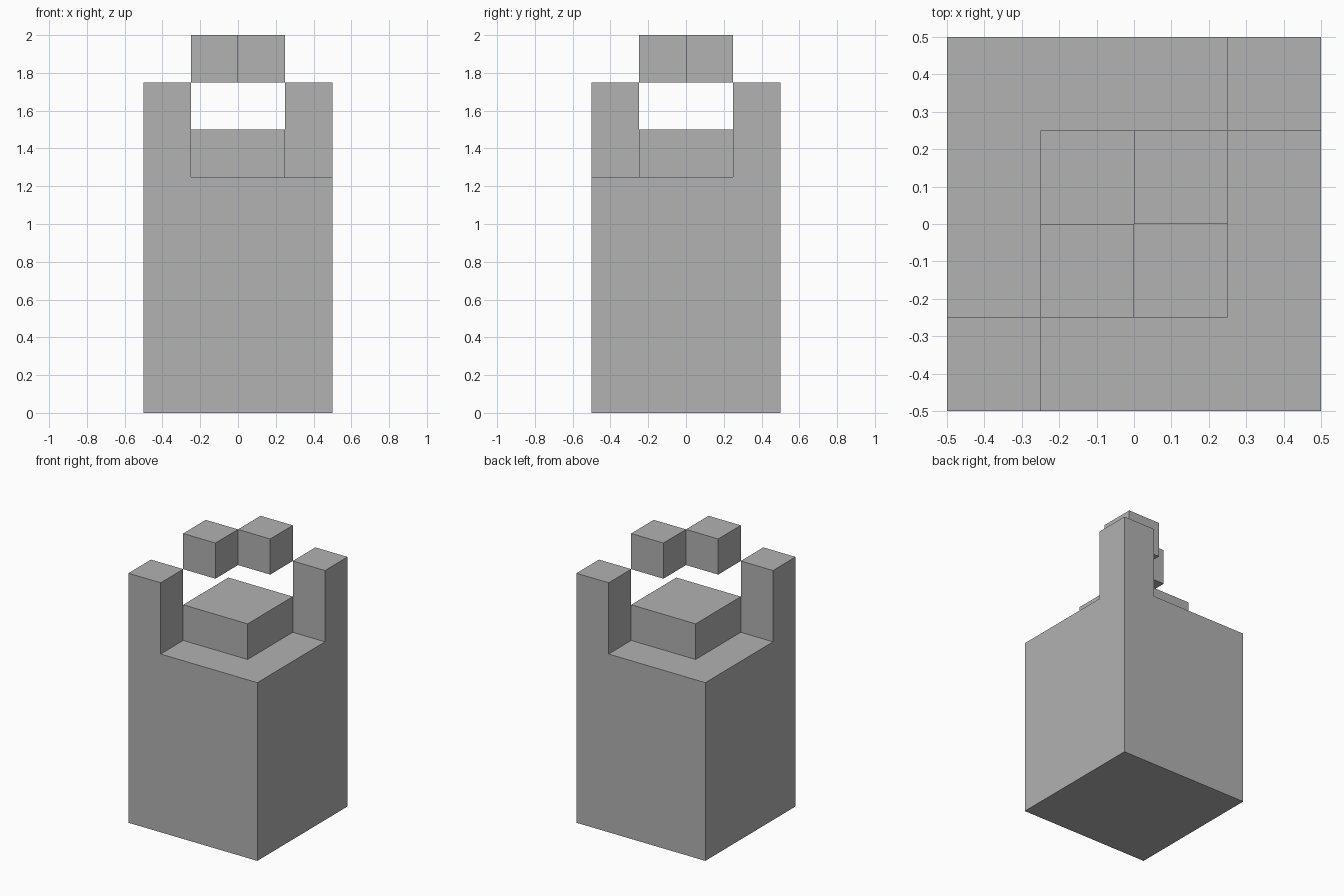
import bpy

# Remove the default cube
default = bpy.data.objects.get("Cube")
if default:
    bpy.data.objects.remove(default, do_unlink=True)

# Single grey material
GREY = (0.445, 0.445, 0.445, 1.0)
grey = bpy.data.materials.new("plain grey")
grey.use_nodes = True
grey.diffuse_color = GREY
grey.node_tree.nodes["Principled BSDF"].inputs["Base Color"].default_value = GREY


def block(name, x, y, bottom, top, width):
    """Square block centred on x, y between two heights."""
    bpy.ops.mesh.primitive_cube_add(size=1, location=(x, y, (bottom + top) / 2))
    obj = bpy.context.object
    obj.name = name
    obj.scale = (width, width, top - bottom)
    bpy.ops.object.transform_apply(location=False, rotation=False, scale=True)
    obj.data.materials.append(grey)
    return obj


# Main body and the raised slab in its middle
block("body", 0, 0, 0, 1.25, 1)
block("centre_slab", 0, 0, 1.25, 1.5, 0.5)

# Diagonal pairs: corner posts and the floating top cubes
for side, sign in (("front_right", -1), ("back_left", 1)):
    block(side + "_post", sign * 0.375, sign * 0.375, 1.25, 1.75, 0.25)
    block(side + "_top_cube", sign * 0.125, sign * 0.125, 1.75, 2, 0.25)
